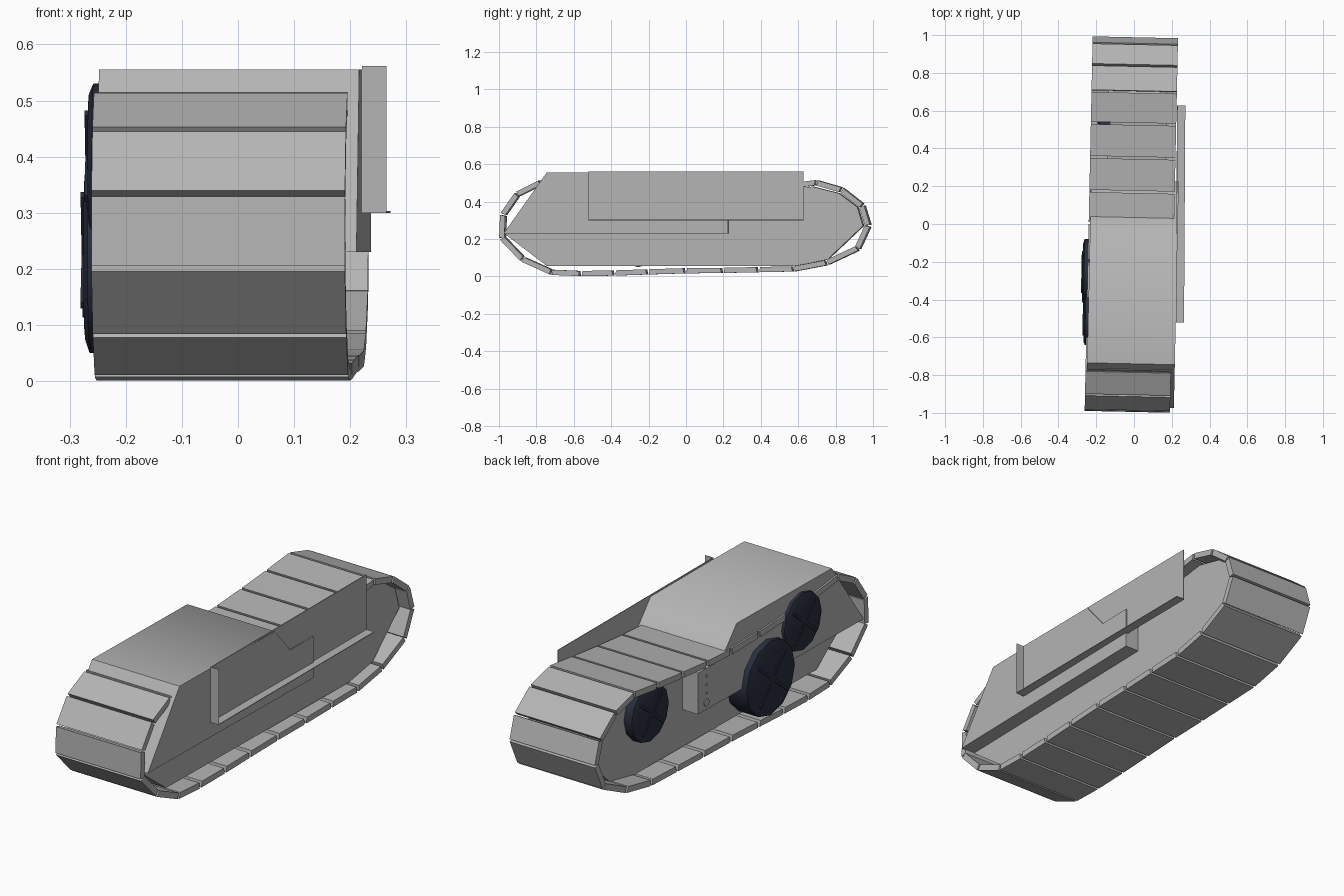
import bpy, bmesh, math
from mathutils import Matrix, Vector

if "Cube" in bpy.data.objects:
    bpy.data.objects.remove(bpy.data.objects["Cube"])


def material(name, rgb):
    m = bpy.data.materials.new(name)
    m.use_nodes = True
    m.diffuse_color = (*rgb, 1)
    m.node_tree.nodes["Principled BSDF"].inputs["Base Color"].default_value = (*rgb, 1)
    return m


grey = material("plain grey", (0.46, 0.46, 0.46))
navy = material("dark navy", (0.022, 0.028, 0.048))
YAW = -0.0215


def finish(name, bm, mat, yaw=YAW, smooth=None):
    bmesh.ops.recalc_face_normals(bm, faces=bm.faces)
    bm.transform(Matrix.Rotation(yaw, 4, "Z"))
    mesh = bpy.data.meshes.new(name)
    bm.to_mesh(mesh)
    bm.free()
    mesh.materials.append(mat)
    if smooth:
        mesh.polygons.foreach_set("use_smooth", [True] * len(mesh.polygons))
        mesh.set_sharp_from_angle(angle=math.radians(smooth))
    obj = bpy.data.objects.new(name, mesh)
    bpy.context.collection.objects.link(obj)
    return obj


def extrude(bm, profile, x0, x1):
    """Prism with a (y, z) profile running from x0 to x1."""
    near, far = ([bm.verts.new((x, y, z)) for y, z in profile] for x in (x0, x1))
    bm.faces.new(near)
    bm.faces.new(far[::-1])
    n = len(profile)
    for i in range(n):
        j = (i + 1) % n
        bm.faces.new((near[i], near[j], far[j], far[i]))


def box(bm, lo, hi):
    extrude(bm, [(lo[1], lo[2]), (hi[1], lo[2]), (hi[1], hi[2]), (lo[1], hi[2])], lo[0], hi[0])


# Inner body between the track runs
bm = bmesh.new()
extrude(bm, [(-.97, .23), (-.74, .055), (.58, .055), (.76, .09), (.95, .27), (.92, .37),
             (.82, .445), (.68, .48), (.17, .42), (0, .41), (-.75, .41)], -.15, .16)
finish("inner_body", bm, grey)

# Raised upper hull that covers the forward track run
bm = bmesh.new()
extrude(bm, [(-.97, .23), (.23, .23), (.23, .425), (.06, .425), (.04, .45),
             (-.05, .555), (-.74, .555)], -.232, .232)
finish("upper_hull", bm, grey, smooth=52)

# Track loop, one shoe per pair of outer points
path = [(-.72, .008), (-.56, .001), (-.38, .004), (-.2, .01), (0, .016), (.2, .018),
        (.39, .022), (.58, .026), (.76, .06), (.93, .14), (.99, .27), (.955, .385),
        (.84, .475), (.7, .515), (.53, .495), (.35, .477), (.17, .462), (0, .455),
        (-.2, .46), (-.4, .47), (-.6, .49), (-.78, .515), (-.91, .45), (-.99, .335),
        (-.995, .2), (-.88, .08)]
bm = bmesh.new()
for i, start in enumerate(path):
    a, b = Vector(start), Vector(path[(i + 1) % len(path)])
    d = (b - a).normalized()
    inward = Vector((-d.y, d.x)) * .028
    a, b = a + d * .006, b - d * .006
    extrude(bm, [a, b, b + inward - d * .005, a + inward + d * .005], -.24, .212)
finish("track_shoes", bm, grey)

# Open side tray: thin sheet, bottom ledge and front end wall
bm = bmesh.new()
box(bm, (.224, -.52, .30), (.228, .63, .562))
box(bm, (.224, -.52, .30), (.268, .63, .303))
box(bm, (.224, -.52, .30), (.268, -.517, .562))
finish("side_tray", bm, grey, yaw=-.006)


# Domed road wheels with crossed ribs
def wheel(name, y, z, r, outer, depth):
    bm = bmesh.new()
    rings = []
    for x, k in ((outer + depth, 1), (outer + .014, 1), (outer + .006, .86)):
        rings.append([bm.verts.new((x, y + r * k * math.cos(t), z + r * k * math.sin(t)))
                      for t in (math.tau * i / 12 for i in range(12))])
    bm.faces.new(rings[0])
    for lower, upper in zip(rings, rings[1:]):
        for i in range(12):
            j = (i + 1) % 12
            bm.faces.new((lower[i], lower[j], upper[j], upper[i]))
    hub = bm.verts.new((outer + .003, y, z))
    for i in range(12):
        bm.faces.new((rings[2][i], rings[2][(i + 1) % 12], hub))
    for angle in (.7, .7 + math.pi / 2):
        d = Vector((math.cos(angle), math.sin(angle))) * r * .8
        n = Vector((-d.y, d.x)).normalized() * .007
        c = Vector((y, z))
        extrude(bm, [c - d - n, c + d - n, c + d + n, c - d + n], outer, outer + .01)
    finish(name, bm, navy, smooth=35)


wheel("middle_wheel", -.26, .225, .175, -.273, .12)
wheel("front_wheel", -.51, .395, .135, -.261, .10)
wheel("rear_wheel", .52, .335, .135, -.205, .07)

# Small bolts and a round cap near the rear edge of the hull side
bm = bmesh.new()
for z, r in ((.265, .018), (.31, .006), (.35, .006), (.39, .006)):
    place = Matrix.Translation((-.232, .17, z)) @ Matrix.Rotation(math.pi / 2, 4, "Y")
    bmesh.ops.create_cone(bm, cap_ends=True, segments=12, radius1=r, radius2=r,
                          depth=.008, matrix=place)
finish("hull_bolts", bm, grey)
